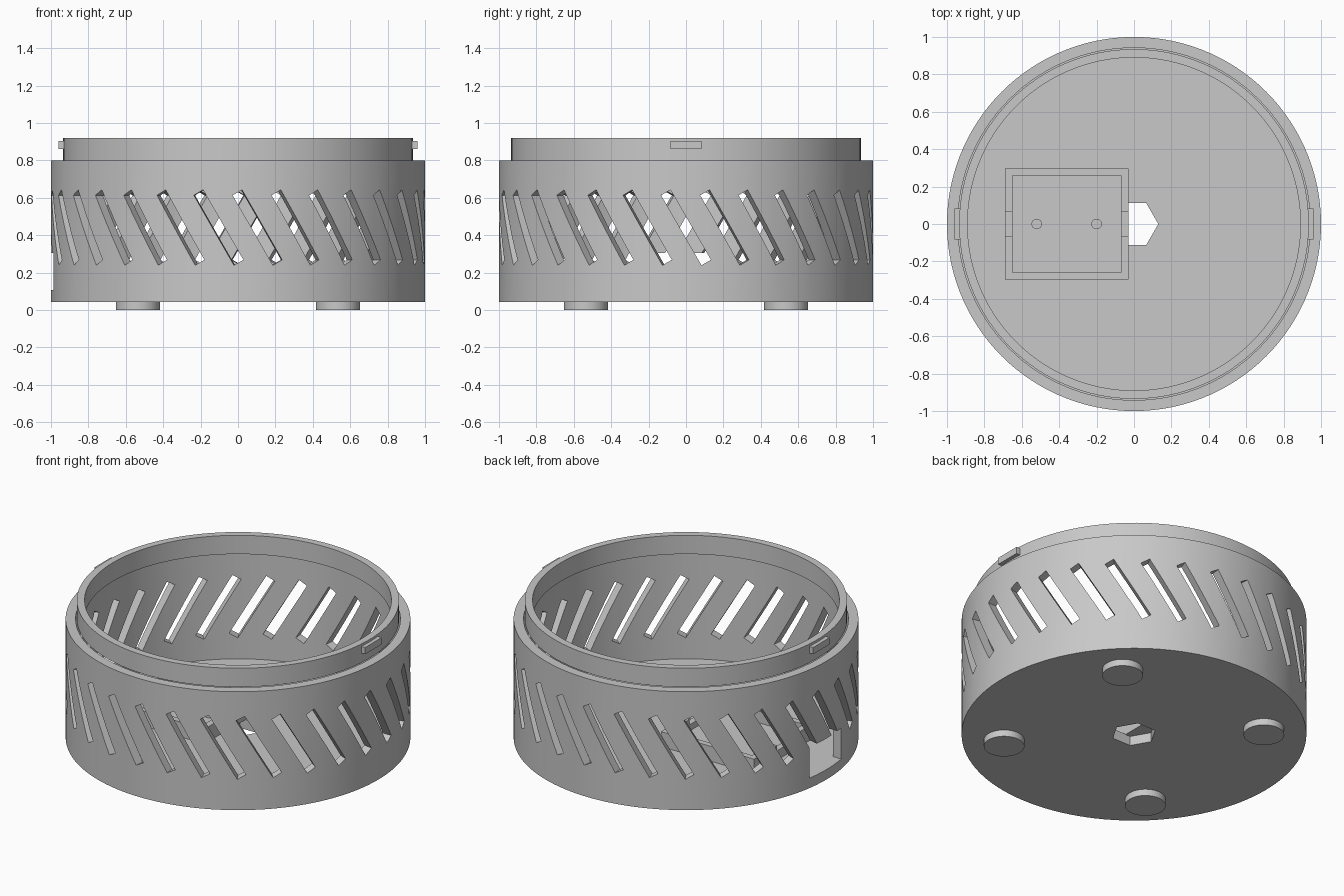
import bpy, bmesh, math
from mathutils import Matrix, Vector

cube = bpy.data.objects.get("Cube")
if cube:
    bpy.data.objects.remove(cube, do_unlink=True)

grey = bpy.data.materials.new("plain_grey")
grey.use_nodes = True
COLOUR = (0.58, 0.58, 0.58, 1)
grey.diffuse_color = COLOUR
grey.node_tree.nodes["Principled BSDF"].inputs["Base Color"].default_value = COLOUR


def finish(bm, name):
    bmesh.ops.recalc_face_normals(bm, faces=bm.faces)
    mesh = bpy.data.meshes.new(name)
    bm.to_mesh(mesh)
    bm.free()
    mesh.materials.append(grey)
    obj = bpy.data.objects.new(name, mesh)
    bpy.context.collection.objects.link(obj)
    return obj


def add_box(bm, low, high, turn=Matrix()):
    low, high = Vector(low), Vector(high)
    place = Matrix.Translation((low + high) / 2) @ Matrix.Diagonal((*(high - low), 1))
    bmesh.ops.create_cube(bm, size=1, matrix=turn @ place)


def box(name, low, high):
    bm = bmesh.new()
    add_box(bm, low, high)
    return finish(bm, name)


def cylinder(name, radius, x, y, z0, z1, sides=48, spin=0):
    bm = bmesh.new()
    place = Matrix.Translation((x, y, (z0 + z1) / 2)) @ Matrix.Rotation(spin, 4, "Z")
    bmesh.ops.create_cone(bm, cap_ends=True, segments=sides, radius1=radius, radius2=radius,
                          depth=z1 - z0, matrix=place)
    return finish(bm, name)


def revolve(name, section):
    """Spin a closed (radius, height) section round the z axis."""
    bm = bmesh.new()
    verts = [bm.verts.new((r, 0, z)) for r, z in section]
    edges = [bm.edges.new((a, b)) for a, b in zip(verts, verts[1:] + verts[:1])]
    bmesh.ops.spin(bm, geom=verts + edges, cent=(0, 0, 0), axis=(0, 0, 1),
                   angle=math.tau, steps=120)
    bmesh.ops.remove_doubles(bm, verts=bm.verts, dist=0.0005)
    return finish(bm, name)


def activate(obj):
    bpy.ops.object.select_all(action="DESELECT")
    obj.select_set(True)
    bpy.context.view_layer.objects.active = obj


def cut(obj, cutter):
    activate(obj)
    mod = obj.modifiers.new("cut", "BOOLEAN")
    mod.operation, mod.solver, mod.object = "DIFFERENCE", "EXACT", cutter
    bpy.ops.object.modifier_apply(modifier=mod.name)
    bpy.data.objects.remove(cutter, do_unlink=True)


def smooth(obj):
    activate(obj)
    bpy.ops.object.shade_smooth_by_angle(angle=math.radians(25))


# Round housing: thin wall and floor
BASE, FLOOR, RIM, TOP = 0.042, 0.105, 0.8, 0.92
INNER = 0.942
housing = revolve("housing", [(0.05, BASE), (1, BASE), (1, RIM), (INNER, RIM),
                              (INNER, FLOOR), (0.05, FLOOR)])

# Slanted vent slots all round the wall
bm = bmesh.new()
SLOTS = 30
for i in range(SLOTS):
    turn = (Matrix.Rotation(math.tau * i / SLOTS, 4, "Z")
            @ Matrix.Translation((0.97, 0, 0.441))
            @ Matrix.Rotation(math.radians(30), 4, "X"))
    add_box(bm, (-0.12, -0.029, -0.216), (0.12, 0.029, 0.216), turn)
cut(housing, finish(bm, "slot_cutter"))

# Socket opening through the right wall, and hexagonal hole in the floor
cut(housing, box("socket_cutter", (-1.2, -0.16, FLOOR + 0.001), (-0.85, 0.16, 0.305)))
cut(housing, cylinder("hole_cutter", 0.13, 0, 0, -0.1, 0.3, 6, math.radians(30)))
smooth(housing)

# Narrower locking ring above the wall
smooth(revolve("lock_ring", [(0.89, RIM), (0.935, RIM), (0.935, TOP), (0.89, TOP)]))

# Locking tabs on the ring
for side, name in ((1, "left_lock_tab"), (-1, "right_lock_tab")):
    xs = sorted((0.91 * side, 0.959 * side))
    box(name, (xs[0], -0.083, 0.862), (xs[1], 0.083, 0.905))

# Open tray on the floor with notched ends and two pegs
tray = box("tray", (-0.69, -0.297, FLOOR - 0.003), (-0.03, 0.297, 0.2))
cut(tray, box("tray_cutter", (-0.65, -0.26, 0.125), (-0.07, 0.26, 0.4)))
cut(tray, box("notch_cutter", (-0.8, -0.065, 0.165), (0.1, 0.065, 0.4)))
for i, x in enumerate((-0.52, -0.2)):
    smooth(cylinder(f"tray_peg_{i + 1}", 0.028, x, 0, 0.12, 0.16, 24))

# Four round feet
for y, end in ((-0.535, "front"), (0.535, "back")):
    for x, side in ((-0.535, "right"), (0.535, "left")):
        smooth(cylinder(f"{end}_{side}_foot", 0.118, x, y, 0, BASE + 0.005))
